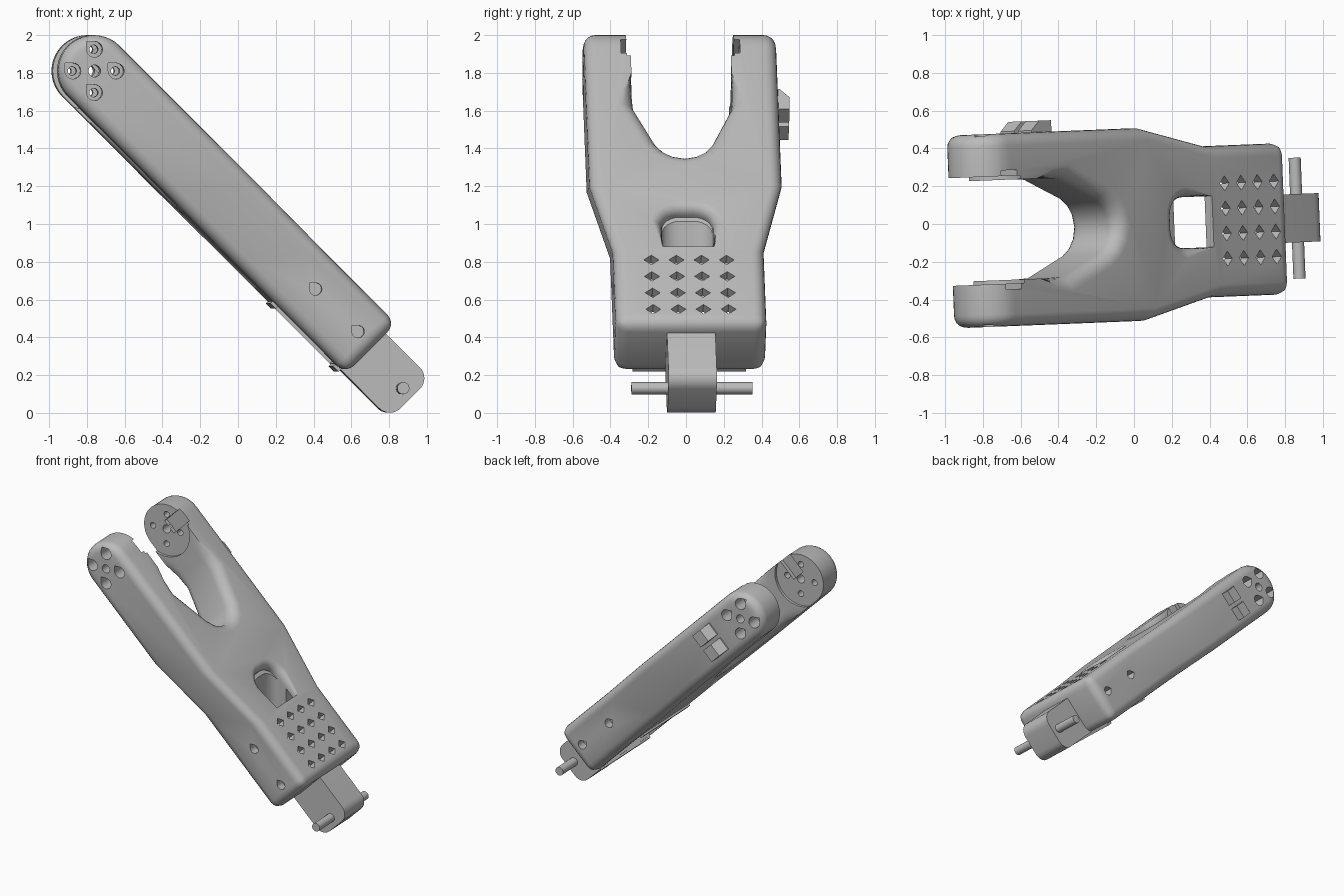
import bpy, bmesh, math
from mathutils import Matrix, Vector

if "Cube" in bpy.data.objects:
    bpy.data.objects.remove(bpy.data.objects["Cube"])

# Local frame: x along the arm from the fork pivot, y across, z through the thickness
POSE = (Matrix.Translation((-0.78, -0.035, 1.81))
        @ Matrix.Rotation(math.radians(2.3), 4, 'Z')
        @ Matrix.Rotation(math.radians(45), 4, 'Y'))
T = 0.19  # half thickness

grey = bpy.data.materials.new("plain_grey")
grey.use_nodes = True
COLOUR = (0.5, 0.5, 0.5, 1)
grey.diffuse_color = COLOUR
grey.node_tree.nodes["Principled BSDF"].inputs["Base Color"].default_value = COLOUR


def finish(bm, name):
    bmesh.ops.recalc_face_normals(bm, faces=bm.faces[:])
    mesh = bpy.data.meshes.new(name)
    bm.to_mesh(mesh)
    bm.free()
    mesh.materials.append(grey)
    ob = bpy.data.objects.new(name, mesh)
    bpy.context.collection.objects.link(ob)
    ob.matrix_world = POSE
    return ob


def activate(ob):
    bpy.ops.object.select_all(action='DESELECT')
    ob.select_set(True)
    bpy.context.view_layer.objects.active = ob


def loft(bm, rings):
    loops = [[bm.verts.new(p) for p in ring] for ring in rings]
    n = len(loops[0])
    for a, b in zip(loops, loops[1:]):
        for i in range(n):
            j = (i + 1) % n
            bm.faces.new((a[i], a[j], b[j], b[i]))
    bm.faces.new(loops[0])
    bm.faces.new(loops[-1])


def prism_y(bm, pts, a, b):
    loft(bm, [[(x, y, z) for x, z in pts] for y in (a, b)])


def prism_z(bm, pts, a, b, shear=0):
    loft(bm, [[(x + s, y, z) for x, y in pts] for z, s in ((a, shear), (b, 0))])


def rect(x0, x1, y0, y1):
    return [(x0, y0), (x1, y0), (x1, y1), (x0, y1)]


def arc(cx, cy, r, a0, a1, n):
    return [(cx + r * math.cos(math.radians(a0 + (a1 - a0) * i / n)),
             cy + r * math.sin(math.radians(a0 + (a1 - a0) * i / n))) for i in range(n + 1)]


def circle(cx, cy, r, n=24):
    return arc(cx, cy, r, 0, 360, n)[:-1]


def teardrop(cx, cy, r):
    return arc(cx, cy, r, -135, 135, 14) + [(cx - 1.414 * r, cy)]


def flared(bm, pts, r, weight, low=None, steps=6):
    """Prism along z whose cut leaves a rounded rim; weight(x) scales the rim."""
    out = []
    for i, p in enumerate(pts):
        a, b, c = Vector(pts[i - 1]), Vector(p), Vector(pts[(i + 1) % len(pts)])
        e, f = (b - a).normalized(), (c - b).normalized()
        n = Vector((e.y + f.y, -e.x - f.x)) / (1 + e.dot(f))
        out.append(n * weight(p[0]))
    half = [(T - r + r * math.sin(t), r * (1 - math.cos(t)))
            for t in [math.pi / 2 * i / steps for i in range(steps + 1)]] + [(T + 0.1, r)]
    levels = [(-z, o) for z, o in reversed(half)] if low is None else [(low, 0)]
    loft(bm, [[(p[0] + n.x * o, p[1] + n.y * o, z) for p, n in zip(pts, out)]
              for z, o in levels + half])


def carve(target, build):
    bm = bmesh.new()
    build(bm)
    cutter = finish(bm, "cutter")
    cutter.hide_render = True
    mod = target.modifiers.new("cut", 'BOOLEAN')
    mod.operation, mod.solver, mod.object = 'DIFFERENCE', 'EXACT', cutter
    activate(target)
    bpy.ops.object.modifier_apply(modifier=mod.name)
    bpy.data.objects.remove(cutter)


# Main body: rounded side profile whose sides taper in across slanted creases
tip = arc(0, 0, T, 90, 270, 20)
k = len(tip)
profile = [(x, z, 0.51) for x, z in tip] + [
    (0.73, -T, 0.51), (1.225, -T, 0.40), (2.08, -T, 0.40),
    (2.08, T, 0.40), (1.545, T, 0.40), (1.05, T, 0.51)]
bm = bmesh.new()
sides = [[bm.verts.new((x, s * y, z)) for x, z, y in profile] for s in (-1, 1)]
for v in sides:
    bm.faces.new(v[:k + 1] + [v[k + 5]])
    bm.faces.new((v[k], v[k + 1], v[k + 4], v[k + 5]))
    bm.faces.new(v[k + 1:k + 5])
for i in range(len(profile)):
    j = (i + 1) % len(profile)
    bm.faces.new((sides[0][i], sides[0][j], sides[1][j], sides[1][i]))
body = finish(bm, "fork_body")
bev = body.modifiers.new("round", 'BEVEL')
bev.width, bev.segments, bev.use_clamp_overlap = 0.065, 5, False
bev.limit_method, bev.angle_limit = 'ANGLE', math.radians(30)
activate(body)
bpy.ops.object.modifier_apply(modifier=bev.name)

# Fork opening with rounded rims, plain near the pivots
half = [(-0.4, 0.265), (0.2, 0.265), (0.32, 0.265), (0.42, 0.26), (0.7, 0.145),
        (0.755, 0.105), (0.788, 0.055)]
fork = [(x, -y) for x, y in half] + [(0.8, 0)] + [(x, y) for x, y in reversed(half)]
carve(body, lambda b: flared(b, fork, 0.08, lambda x: min(1, max(0, (x - 0.2) / 0.2))))

# Pivot recesses and their radial slots
carve(body, lambda b: prism_y(b, circle(0, 0, 0.205, 40), -0.285, 0.285))


def pivot_slots(b):
    for s in (-1, 1):
        prism_y(b, rect(-0.055, 0.055, 0.03, 0.3), s * 0.2, s * 0.315)


carve(body, pivot_slots)

# Hollow base, open underneath, with a window leading into it
carve(body, lambda b: prism_y(b, [(1.42, 0.135), (2.0, 0.135), (2.0, -0.3),
                                  (1.57, -0.3), (1.57, -0.015)], -0.3, 0.3))


def window_outline(end):
    return [(end, -0.135), (end, 0.135)] + arc(1.315, 0.035, 0.1, 90, 180, 6) \
        + arc(1.315, -0.035, 0.1, 180, 270, 6)


carve(body, lambda b: flared(b, window_outline(1.505), 0.055,
                             lambda x: 1 if x < 1.45 else 0, low=0.12))
carve(body, lambda b: prism_z(b, window_outline(1.47), -0.3, 0.15, shear=0.45))


# Diamond vents
def vents(b):
    for i in range(4):
        for j in range(4):
            x, y = 1.604 + 0.123 * i, 0.133 * (j - 1.5)
            prism_z(b, [(x - 0.035, y), (x, y - 0.04), (x + 0.035, y), (x, y + 0.04)], 0.1, 0.3)


carve(body, vents)

# Screw holes: teardrop counterbores outside, small bores through the arms
pivot_holes = [(x, z) for x in (-0.081, 0.081) for z in (-0.081, 0.081)]


def counterbores(b):
    for s in (-1, 1):
        for x, z in pivot_holes:
            prism_y(b, teardrop(x, z, 0.042), s * 0.4, s * 0.6)
        for x in (1.648, 1.966):
            prism_y(b, teardrop(x, 0.015, 0.033), s * 0.33, s * 0.5)


def bores(b):
    for x, z in pivot_holes:
        prism_y(b, circle(x, z, 0.023, 16), -0.6, 0.6)
    prism_y(b, circle(0, 0, 0.032), -0.6, 0.6)


carve(body, counterbores)
carve(body, bores)

# Tongue with rounded end corners, and its cross pin
bm = bmesh.new()
prism_y(bm, [(2.04, -0.185)] + arc(2.34, -0.105, 0.08, -90, 0, 8)
        + arc(2.34, 0.04, 0.08, 0, 90, 8) + [(2.04, 0.12)], -0.128, 0.128)
tongue = finish(bm, "end_tongue")
bm = bmesh.new()
prism_y(bm, circle(2.35, -0.025, 0.032), -0.32, 0.32)
pin = finish(bm, "cross_pin")

# Cable hooks on the left arm
bm = bmesh.new()
for z in (-0.065, 0.065):
    prism_z(bm, [(0.25, 0.49), (0.4, 0.49), (0.4, 0.57), (0.31, 0.57), (0.25, 0.52)],
            z - 0.05, z + 0.05)
hooks = finish(bm, "cable_hooks")

# Lips at both ends of the bottom opening
bm = bmesh.new()
for x in (1.535, 2.005):
    prism_z(bm, rect(x, x + 0.04, -0.3, 0.3), -T - 0.015, -T + 0.02)
lips = finish(bm, "bottom_lips")

for ob in (body, tongue, pin, hooks, lips):
    activate(ob)
    bpy.ops.object.shade_smooth_by_angle(angle=math.radians(30))
